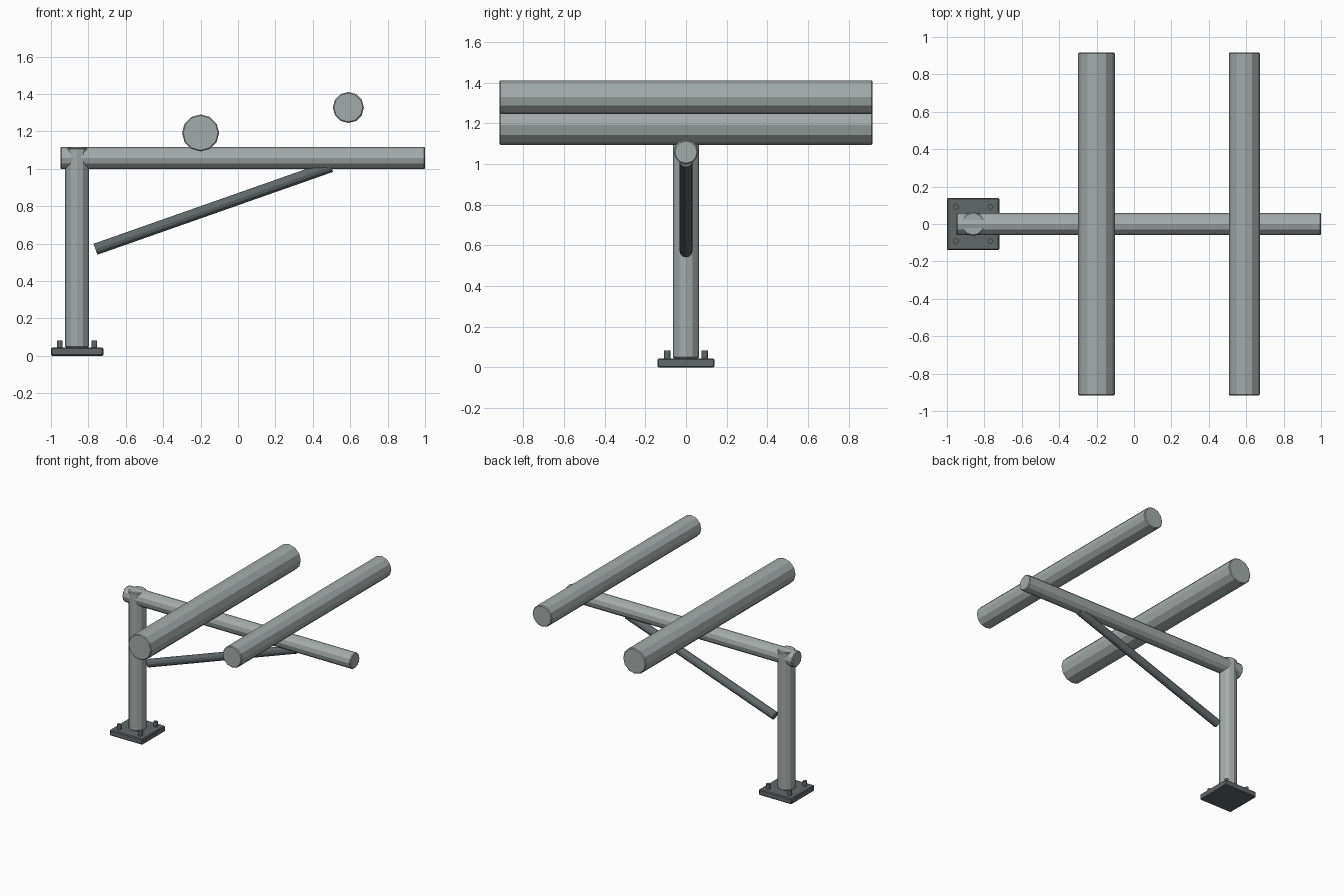
import bpy, bmesh, math
from mathutils import Vector, Matrix

if "Cube" in bpy.data.objects:
    bpy.data.objects.remove(bpy.data.objects["Cube"])


def material(name, c):
    m = bpy.data.materials.new(name)
    m.diffuse_color = (*c, 1)
    m.use_nodes = True
    m.node_tree.nodes["Principled BSDF"].inputs["Base Color"].default_value = m.diffuse_color
    return m


light = material("galvanised_steel", (0.37, 0.41, 0.40))
dark = material("dark_steel", (0.12, 0.14, 0.14))


def finish(name, bm, mat, bevel):
    me = bpy.data.meshes.new(name)
    bm.to_mesh(me)
    bm.free()
    ob = bpy.data.objects.new(name, me)
    bpy.context.collection.objects.link(ob)
    me.materials.append(mat)
    if bevel:
        mod = ob.modifiers.new("edge_bevel", 'BEVEL')
        mod.width = bevel
        mod.segments = 1
        mod.limit_method = 'ANGLE'
        mod.angle_limit = math.radians(50)
    return ob


def rod(name, a, b, r, mat, sides=12, bevel=0.006):
    """Faceted cylinder between two points."""
    a, b = Vector(a), Vector(b)
    d = b - a
    rot = Vector((0, 0, 1)).rotation_difference(d).to_matrix().to_4x4()
    bm = bmesh.new()
    bmesh.ops.create_cone(bm, cap_ends=True, segments=sides, radius1=r, radius2=r,
                          depth=d.length, matrix=Matrix.Translation((a + b) / 2) @ rot)
    return finish(name, bm, mat, bevel)


PX = -0.86  # post centre

# Base plate
bm = bmesh.new()
bmesh.ops.create_cube(bm, size=1, matrix=Matrix.Translation((PX, 0, 0.0225))
                      @ Matrix.Diagonal((0.28, 0.28, 0.045, 1)))
finish("base_plate", bm, dark, 0.006)

# Anchor bolts
for i, (sx, sy) in enumerate([(-1, -1), (1, -1), (1, 1), (-1, 1)]):
    x, y = PX + sx * 0.092, sy * 0.092
    rod(f"anchor_bolt_{i + 1}", (x, y, 0.035), (x, y, 0.083), 0.015, dark, bevel=0)

# Post, cantilever beam and diagonal brace
rod("post", (PX, 0, 0.045), (PX, 0, 1.112), 0.064, light)
rod("beam", (-0.95, 0, 1.058), (1.0, 0, 1.058), 0.06, light)
rod("brace", (-0.762, 0, 0.57), (0.498, 0, 1.013), 0.031, dark, bevel=0)

# Cross rollers
rod("lower_roller", (-0.2, -0.917, 1.192), (-0.2, 0.917, 1.192), 0.099, light)
rod("upper_roller", (0.59, -0.917, 1.328), (0.59, 0.917, 1.328), 0.083, light)
